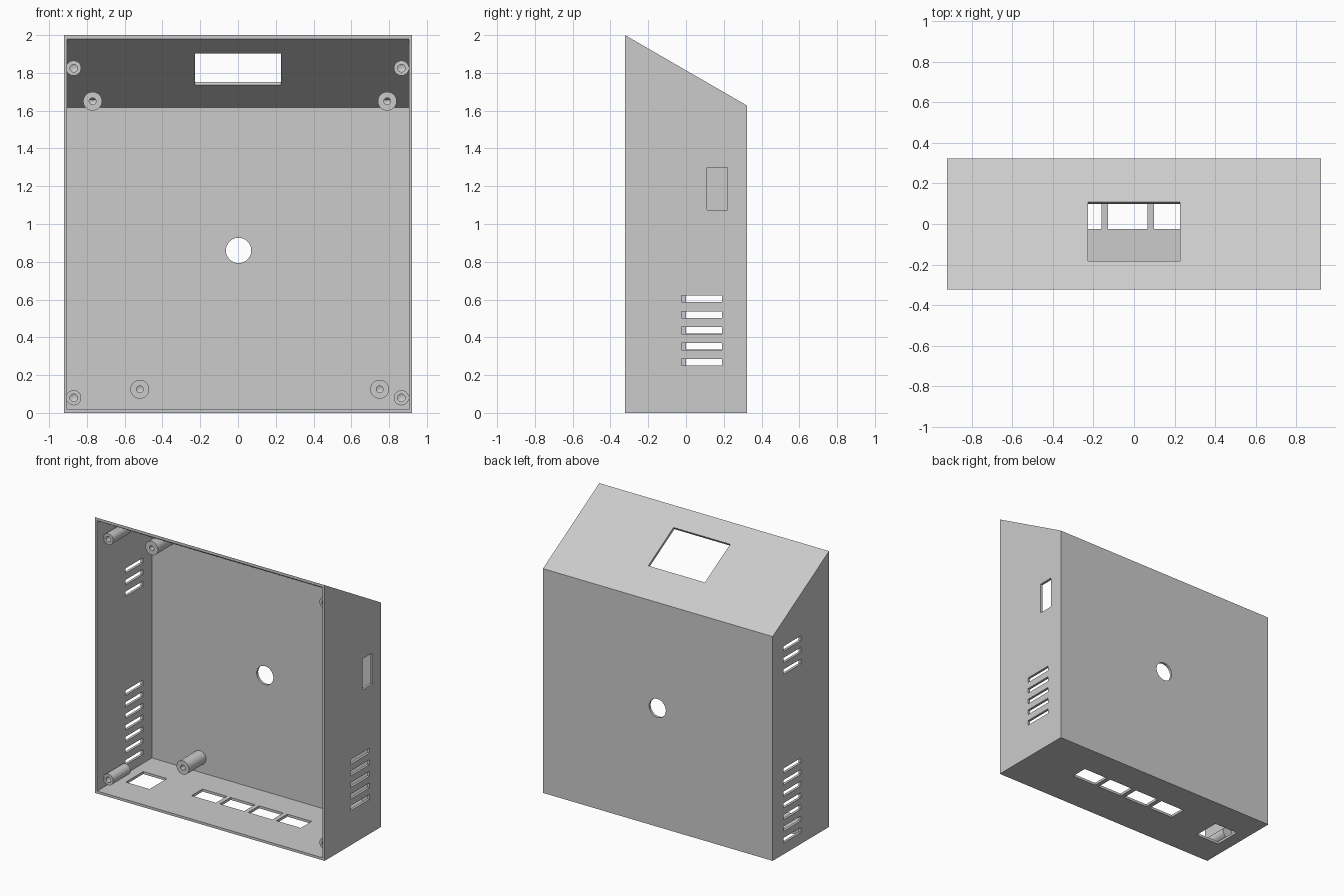
import bpy, bmesh, math
from mathutils import Matrix, Vector

cube = bpy.data.objects.get("Cube")
if cube:
    bpy.data.objects.remove(cube, do_unlink=True)

HALF_W, HALF_D, HEIGHT, WALL = 0.922, 0.323, 2.0, 0.018
TILT = math.radians(30)

grey = bpy.data.materials.new("light_grey")
grey.use_nodes = True
grey.diffuse_color = (0.6, 0.6, 0.6, 1)
grey.node_tree.nodes["Principled BSDF"].inputs["Base Color"].default_value = (0.6, 0.6, 0.6, 1)


def make_object(name, bm):
    bmesh.ops.recalc_face_normals(bm, faces=bm.faces)
    mesh = bpy.data.meshes.new(name)
    bm.to_mesh(mesh)
    bm.free()
    mesh.materials.append(grey)
    obj = bpy.data.objects.new(name, mesh)
    bpy.context.collection.objects.link(obj)
    return obj


def roof_z(y):
    return HEIGHT - math.tan(TILT) * (y + HALF_D)


def prism(name, inset, front):
    """Sloped-roof solid, shrunk by inset, starting at y = front."""
    back, drop = HALF_D - inset, inset / math.cos(TILT)
    profile = [(front, inset), (back, inset), (back, roof_z(back) - drop), (front, roof_z(front) - drop)]
    bm = bmesh.new()
    face = bm.faces.new([bm.verts.new((-HALF_W + inset, y, z)) for y, z in profile])
    out = bmesh.ops.extrude_face_region(bm, geom=[face])
    moved = [v for v in out["geom"] if isinstance(v, bmesh.types.BMVert)]
    bmesh.ops.translate(bm, vec=(2 * (HALF_W - inset), 0, 0), verts=moved)
    return make_object(name, bm)


def boolean(obj, cutter, operation):
    mod = obj.modifiers.new("cut", "BOOLEAN")
    mod.operation, mod.object, mod.solver = operation, cutter, "EXACT"
    select(obj)
    bpy.ops.object.modifier_apply(modifier=mod.name)


def select(obj):
    bpy.ops.object.select_all(action="DESELECT")
    obj.select_set(True)
    bpy.context.view_layer.objects.active = obj


def add_box(bm, x, y, z, turn=None):
    """Box between the given (low, high) ranges."""
    mid = Vector([(a + b) / 2 for a, b in (x, y, z)])
    size = [b - a for a, b in (x, y, z)]
    matrix = Matrix.Translation(mid) @ (turn or Matrix()) @ Matrix.Diagonal((*size, 1))
    bmesh.ops.create_cube(bm, size=1, matrix=matrix)


# Hollow case, open at the front
case = prism("case", 0, -HALF_D)
cavity = prism("cavity_cutter", WALL, -HALF_D - 0.1)
boolean(case, cavity, "DIFFERENCE")

# Openings
bm = bmesh.new()
left_wall, right_wall = (HALF_W - 0.05, HALF_W + 0.05), (-HALF_W - 0.05, -HALF_W + 0.05)
floor = (-0.05, 0.05)


def add_slots(wall, y, start, count):
    for i in range(count):
        z = start + 0.084 * i
        add_box(bm, wall, y, (z, z + 0.036))


add_slots(left_wall, (-0.025, 0.19), 0.25, 5)
add_slots(right_wall, (0.0, 0.2), 0.083, 7)
add_slots(right_wall, (0.0, 0.2), 1.305, 3)
add_box(bm, left_wall, (0.11, 0.22), (1.075, 1.3))
for i in range(4):
    x = -0.355 + 0.227 * i
    add_box(bm, (x, x + 0.195), (-0.025, 0.1), floor)
add_box(bm, (-0.83, -0.64), (-0.1, 0.1), floor)
# Roof window, square to the slope
mid_y = -0.037
mid_z = roof_z(mid_y)
add_box(bm, (-0.227, 0.227), (mid_y - 0.167, mid_y + 0.167), (mid_z - 0.06, mid_z + 0.06),
        Matrix.Rotation(-TILT, 4, "X"))
# Round hole in the back
bmesh.ops.create_cone(bm, cap_ends=True, segments=48, radius1=0.067, radius2=0.067, depth=0.1,
                      matrix=Matrix.Translation((0.003, HALF_D, 0.86)) @ Matrix.Rotation(math.pi / 2, 4, "X"))
openings = make_object("opening_cutter", bm)
boolean(case, openings, "DIFFERENCE")


# Screw posts with blind holes
envelope = prism("envelope_cutter", WALL / 2, -HALF_D)


def post(name, x, z, radius, hole, front, back):
    bm = bmesh.new()
    deep = front + 0.12
    profile = [(0, back), (radius, back), (radius, front), (hole, front), (hole, deep), (0, deep + 0.01)]
    verts = [bm.verts.new((r, y, 0)) for r, y in profile]
    edges = [bm.edges.new(pair) for pair in zip(verts, verts[1:])]
    bmesh.ops.spin(bm, geom=verts + edges, cent=(0, 0, 0), axis=(0, 1, 0), angle=2 * math.pi, steps=32)
    bmesh.ops.remove_doubles(bm, verts=bm.verts, dist=0.0001)
    bmesh.ops.translate(bm, vec=(x, 0, z), verts=bm.verts)
    obj = make_object(name, bm)
    if z > 1:
        boolean(obj, envelope, "INTERSECT")
    select(obj)
    bpy.ops.object.shade_smooth_by_angle(angle=math.radians(35))


for level, z in (("lower", 0.08), ("upper", 1.825)):
    for side, x in (("right", -0.87), ("left", 0.865)):
        post(f"{level}_{side}_cover_post", x, z, 0.04, 0.02, -0.245, -0.045)
for name, x, z in (("lower_right", -0.52, 0.125), ("lower_left", 0.75, 0.125),
                   ("upper_right", -0.77, 1.65), ("upper_left", 0.79, 1.65)):
    post(f"{name}_board_post", x, z, 0.05, 0.018, 0.11, HALF_D - WALL / 2)

for helper in (cavity, openings, envelope):
    bpy.data.objects.remove(helper, do_unlink=True)

select(case)
bpy.ops.object.shade_smooth_by_angle(angle=math.radians(25))
